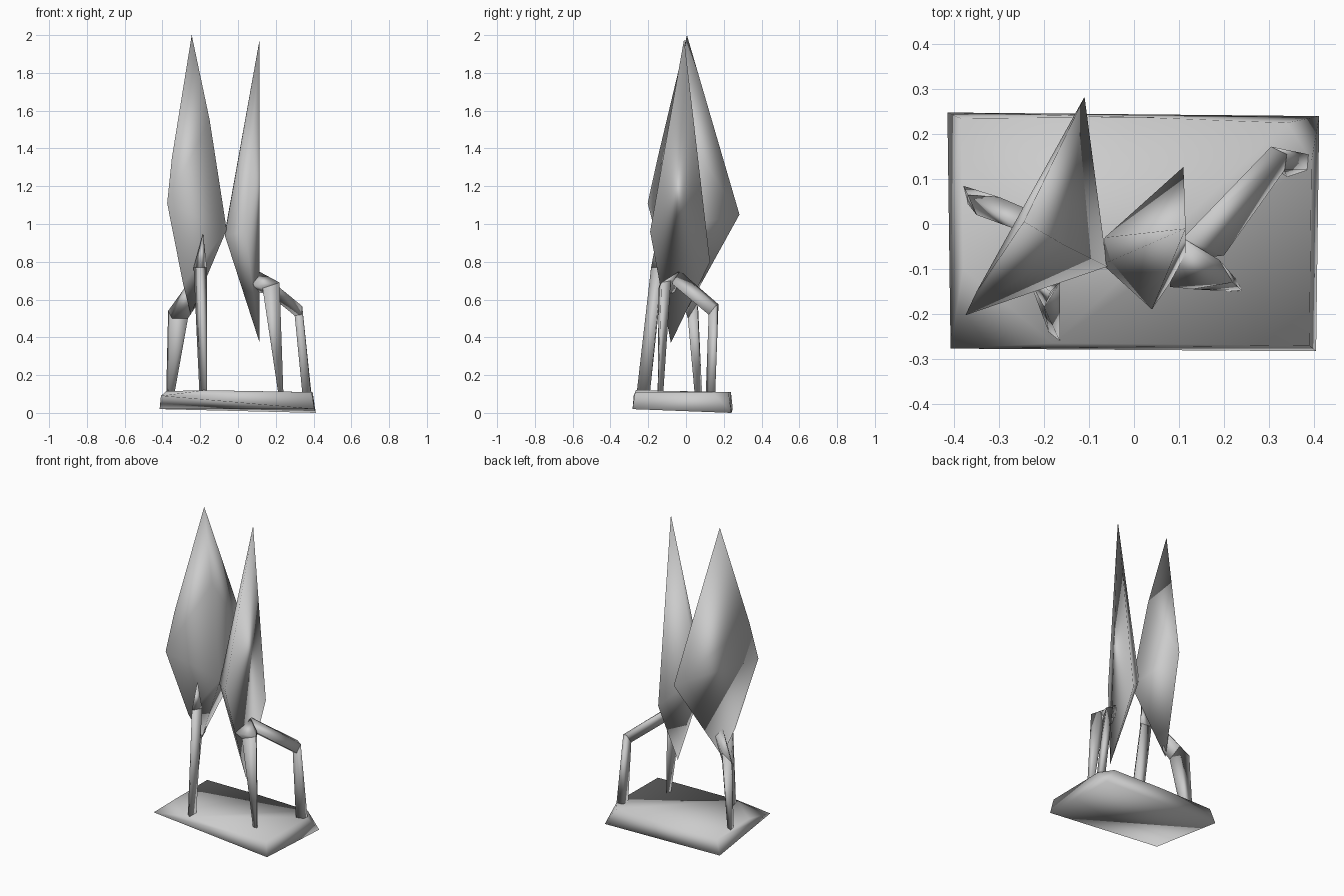
import bpy, bmesh


def add_hull(bm, pts):
    """Add the convex hull of a few corner points to a bmesh."""
    tmp = bmesh.new()
    for p in pts:
        tmp.verts.new(p)
    res = bmesh.ops.convex_hull(tmp, input=tmp.verts[:])
    loose = [v for v in tmp.verts if not v.link_faces]
    bmesh.ops.delete(tmp, geom=loose, context='VERTS')
    bmesh.ops.recalc_face_normals(tmp, faces=tmp.faces[:])
    me = bpy.data.meshes.new("tmp")
    tmp.to_mesh(me)
    tmp.free()
    bm.from_mesh(me)
    bpy.data.meshes.remove(me)


def finish(name, bm):
    me = bpy.data.meshes.new(name)
    bm.to_mesh(me)
    bm.free()
    for p in me.polygons:
        p.use_smooth = True
    ob = bpy.data.objects.new(name, me)
    bpy.context.collection.objects.link(ob)
    return ob


def solid(name, pts):
    bm = bmesh.new()
    add_hull(bm, pts)
    return finish(name, bm)


def leg(name, *rings):
    """Chain of faceted segments between successive cross-sections."""
    bm = bmesh.new()
    for a, b in zip(rings, rings[1:]):
        add_hull(bm, a + b)
    return finish(name, bm)


# Rough slab with a folded underside
solid("base", [
    (-.408, -.277, .09), (.405, -.283, .02), (.412, .24, 0), (-.415, .248, .02),
    (-.18, -.265, .12), (.39, -.27, .11), (.395, .14, .11), (.34, .225, .11),
    (0, .238, .11), (-.385, .235, .11), (-.38, -.1, .115)])

# Tall leaf-shaped bodies
solid("left_body", [
    (-.245, .005, 2), (-.35, -.15, 1.35), (-.375, -.203, 1.11),
    (-.11, .283, 1.05), (-.15, -.05, 1.55), (-.06, -.095, .97),
    (-.29, -.09, .68), (-.25, -.01, .52)])
solid("right_body", [
    (.115, -.01, 1.98), (.11, .127, .80), (.04, -.19, .96),
    (-.065, -.03, .98), (-.07, -.09, .94), (.115, -.08, .37)])

# Straight tapering leg, front left
leg("front_left_leg",
    [(-.185, -.15, .95)],
    [(-.235, -.12, .77), (-.165, -.13, .77), (-.20, -.185, .77)],
    [(-.205, -.19, .115), (-.165, -.19, .115), (-.165, -.26, .115), (-.19, -.24, .115)])

# Bent leg, back left
leg("back_left_leg",
    [(-.24, -.02, .72), (-.23, .03, .66), (-.225, -.01, .56)],
    [(-.37, .065, .54), (-.35, .02, .50), (-.30, .06, .58), (-.265, .01, .50)],
    [(-.38, .085, .11), (-.37, .045, .11), (-.335, .045, .11), (-.345, .07, .11)])

# Tapering leg, front right
leg("front_right_leg",
    [(.09, -.02, .76), (.08, -.14, .68), (.10, -.05, .64)],
    [(.13, -.145, .66), (.22, -.13, .69), (.19, -.08, .70), (.15, -.10, .63)],
    [(.212, -.15, .11), (.24, -.148, .11), (.225, -.12, .11)])

# Bent leg, back right
leg("back_right_leg",
    [(.11, -.03, .75), (.11, -.08, .72), (.20, -.07, .68), (.12, -.03, .66)],
    [(.305, .172, .575), (.34, .155, .565), (.335, .12, .52), (.30, .13, .515)],
    [(.345, .15, .11), (.388, .155, .11), (.385, .12, .11), (.34, .105, .11)])
